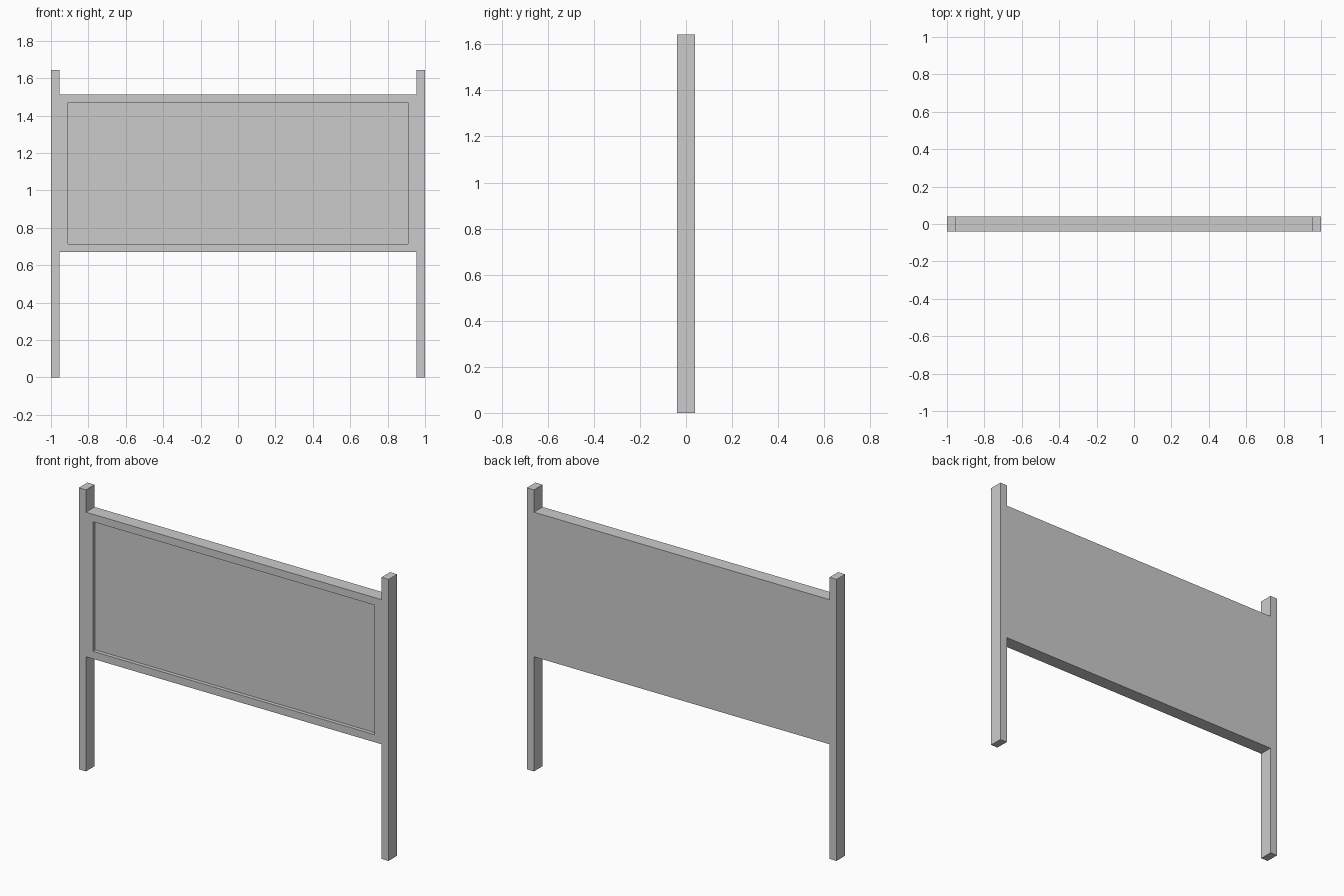
import bpy, bmesh
from mathutils import Vector

if "Cube" in bpy.data.objects:
    bpy.data.objects.remove(bpy.data.objects["Cube"])

HALF_DEPTH = 0.04
POST_IN, POST_OUT, POST_TOP = 0.954, 1.0, 1.643
BOARD_LOW, BOARD_HIGH = 0.669, 1.513
BORDER, RECESS = 0.044, 0.022


def box(name, x0, x1, z0, z1):
    bm = bmesh.new()
    bmesh.ops.create_cube(bm, size=1)
    bmesh.ops.scale(bm, vec=(x1 - x0, 2 * HALF_DEPTH, z1 - z0), verts=bm.verts)
    bmesh.ops.translate(bm, vec=((x0 + x1) / 2, 0, (z0 + z1) / 2), verts=bm.verts)
    mesh = bpy.data.meshes.new(name)
    bm.to_mesh(mesh)
    bm.free()
    obj = bpy.data.objects.new(name, mesh)
    bpy.context.collection.objects.link(obj)
    return obj


# Upright posts
for name, side in (("left_post", -1), ("right_post", 1)):
    x0, x1 = sorted((side * POST_IN, side * POST_OUT))
    box(name, x0, x1, 0, POST_TOP)

# Board between the posts, with a recessed front panel
board = box("sign_board", -POST_IN, POST_IN, BOARD_LOW, BOARD_HIGH)
bm = bmesh.new()
bm.from_mesh(board.data)
bm.normal_update()
front = min(bm.faces, key=lambda f: f.calc_center_median().y)
bmesh.ops.inset_region(bm, faces=[front], thickness=BORDER, use_even_offset=True)
walls = bmesh.ops.inset_region(bm, faces=[front], thickness=0, depth=0)
bmesh.ops.translate(bm, vec=Vector((0, RECESS, 0)), verts=front.verts)
bm.normal_update()
bm.to_mesh(board.data)
bm.free()
